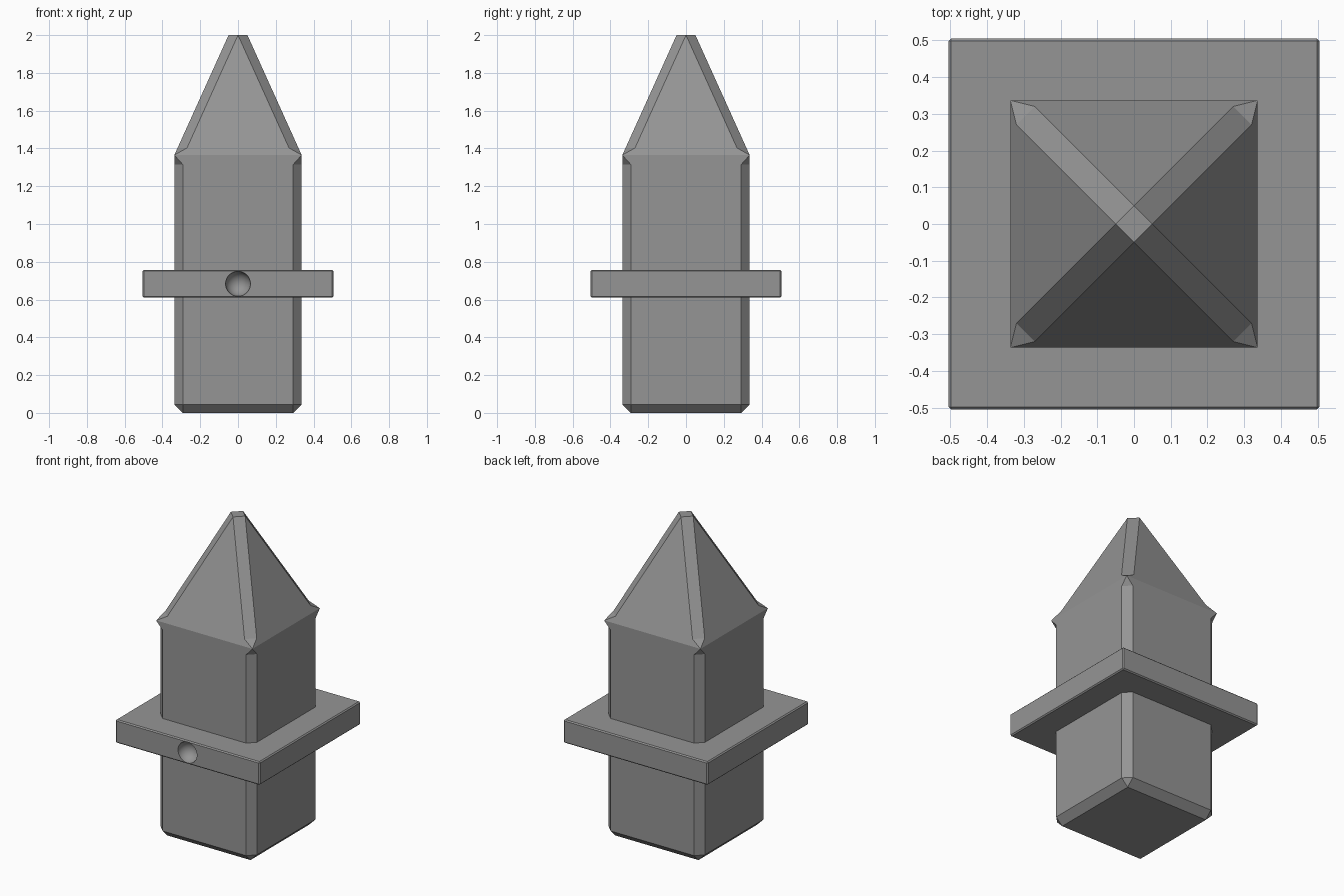
import bpy, bmesh
from math import pi
from mathutils import Matrix, Vector

cube = bpy.data.objects.get("Cube")
if cube:
    bpy.data.objects.remove(cube)

grey = bpy.data.materials.new("mid_grey")
grey.use_nodes = True
COLOUR = (0.3, 0.3, 0.3, 1)
grey.diffuse_color = COLOUR
grey.node_tree.nodes["Principled BSDF"].inputs["Base Color"].default_value = COLOUR


def make_object(name, bm):
    mesh = bpy.data.meshes.new(name)
    bm.to_mesh(mesh)
    bm.free()
    mesh.materials.append(grey)
    obj = bpy.data.objects.new(name, mesh)
    bpy.context.collection.objects.link(obj)
    return obj


# Post: one side and one corner, repeated four times round the axis
A, B = 0.337, 0.292            # half width, and where the chamfer starts
FOOT, NECK, EAVE, TOP = 0.045, 1.315, 1.365, 2.0
TIP = 0.05                     # half diagonal of the blunt tip
RX, RY = 0.27, 0.32            # lower end of each ridge bevel
RZ = EAVE + (A - RY) * (TOP - EAVE) / (A - TIP)

quarter = [
    # foot bevel, wall, roof
    [(-B, -B, 0), (B, -B, 0), (B, -A, FOOT), (-B, -A, FOOT)],
    [(-B, -A, FOOT), (B, -A, FOOT), (B, -A, NECK), (A, -A, EAVE),
     (-A, -A, EAVE), (-B, -A, NECK)],
    [(-A, -A, EAVE), (A, -A, EAVE), (RX, -RY, RZ), (0, -TIP, TOP), (-RX, -RY, RZ)],
    # corner: foot, chamfer, underside of the eave, ridge
    [(B, -B, 0), (A, -B, FOOT), (B, -A, FOOT)],
    [(B, -A, FOOT), (A, -B, FOOT), (A, -B, NECK), (B, -A, NECK)],
    [(B, -A, NECK), (A, -B, NECK), (A, -A, EAVE)],
    [(A, -A, EAVE), (RY, -RX, RZ), (RX, -RY, RZ)],
    [(RX, -RY, RZ), (RY, -RX, RZ), (TIP, 0, TOP), (0, -TIP, TOP)],
]
bm = bmesh.new()
for i in range(4):
    turn = Matrix.Rotation(i * pi / 2, 3, 'Z')
    for points in quarter:
        bm.faces.new([bm.verts.new(turn @ Vector(p)) for p in points])
bmesh.ops.remove_doubles(bm, verts=bm.verts, dist=0.0005)
bmesh.ops.holes_fill(bm, edges=[e for e in bm.edges if e.is_boundary])
bmesh.ops.recalc_face_normals(bm, faces=bm.faces)
make_object("post", bm)

# Collar: bevelled square plate
W, LOW, HIGH = 0.505, 0.61, 0.757
MID = (LOW + HIGH) / 2
bm = bmesh.new()
bmesh.ops.create_cube(bm, size=1)
bmesh.ops.scale(bm, vec=(2 * W, 2 * W, HIGH - LOW), verts=bm.verts)
bmesh.ops.translate(bm, vec=(0, 0, MID), verts=bm.verts)
bmesh.ops.bevel(bm, geom=bm.edges[:], offset=0.007, segments=1, affect='EDGES')
collar = make_object("collar", bm)

# Round dimple in the front of the collar
bm = bmesh.new()
bmesh.ops.create_uvsphere(bm, u_segments=32, v_segments=16, radius=0.066)
bmesh.ops.rotate(bm, matrix=Matrix.Rotation(pi / 2, 3, 'X'), verts=bm.verts)
bmesh.ops.translate(bm, vec=(0, -W, MID), verts=bm.verts)
for face in bm.faces:
    face.smooth = True
cutter = make_object("dimple_cutter", bm)
cutter.hide_render = True
cutter.hide_viewport = True
cut = collar.modifiers.new("dimple", 'BOOLEAN')
cut.operation = 'DIFFERENCE'
cut.solver = 'EXACT'
cut.object = cutter
